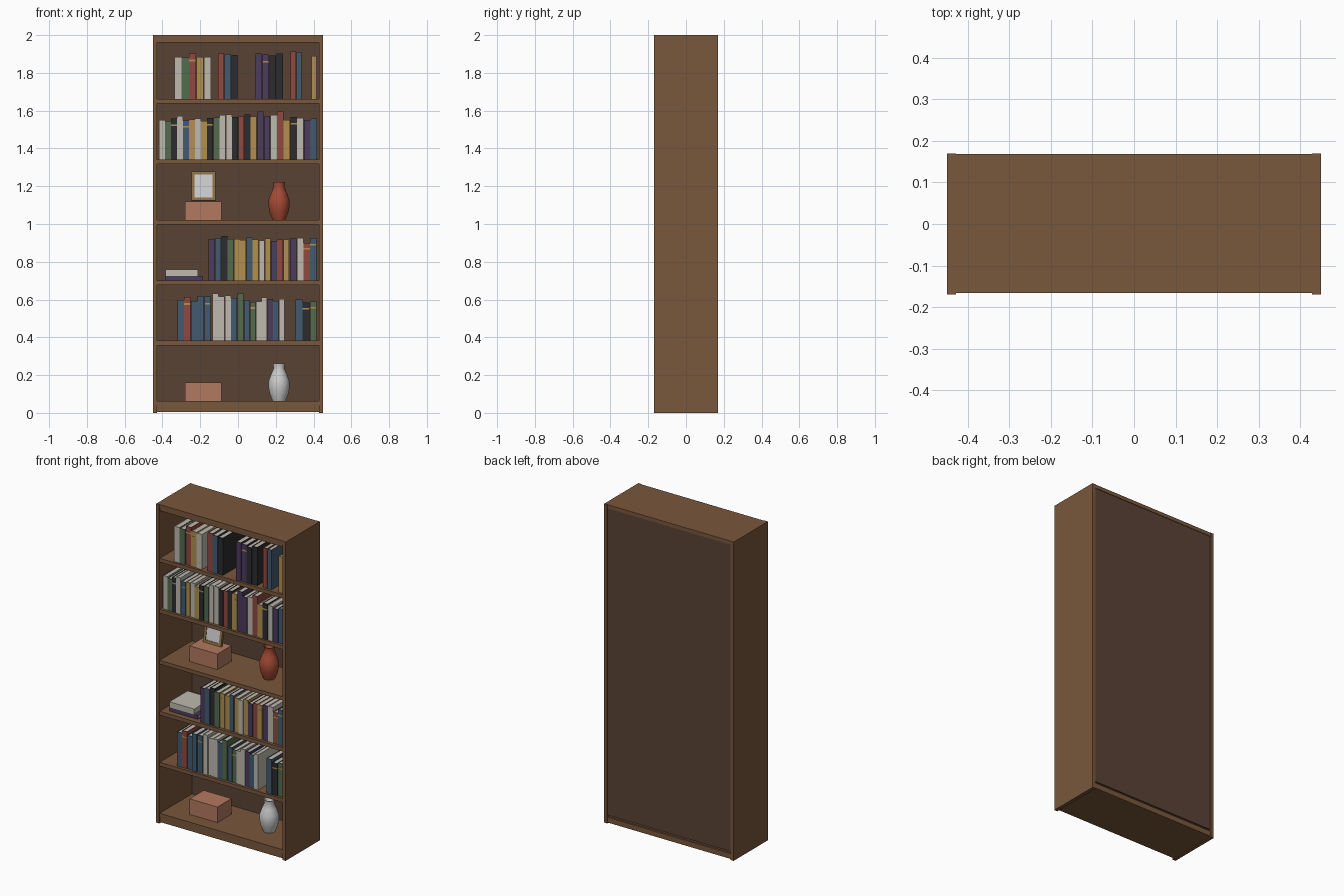
import bpy, bmesh, math, random
from mathutils import Matrix

if "Cube" in bpy.data.objects:
    bpy.data.objects.remove(bpy.data.objects["Cube"])

random.seed(4)
COLORS = {
    'wood': (.19, .095, .045), 'back': (.1, .055, .035), 'c': (.52, .49, .43), 'g': (.09, .15, .075),
    'r': (.28, .065, .05), 'y': (.44, .28, .08), 'b': (.056, .105, .165), 'k': (.025, .025, .028),
    'p': (.07, .045, .11), 'box': (.45, .19, .115), 'terracotta': (.38, .07, .035),
    'white': (.65, .65, .62), 'frame': (.27, .16, .06)}
MATS = {}
for key, col in COLORS.items():
    MATS[key] = bpy.data.materials.new(key)
    MATS[key].diffuse_color = (*col, 1)


def boxes(name, parts):
    """One object made of boxes: (x0, x1, y0, y1, z0, z1, colour)."""
    bm = bmesh.new()
    mesh = bpy.data.meshes.new(name)
    slots = []
    for x0, x1, y0, y1, z0, z1, col in parts:
        if col not in slots:
            slots.append(col)
            mesh.materials.append(MATS[col])
        m = Matrix.Translation(((x0 + x1) / 2, (y0 + y1) / 2, (z0 + z1) / 2)) \
            @ Matrix.Diagonal((x1 - x0, y1 - y0, z1 - z0, 1))
        verts = bmesh.ops.create_cube(bm, size=1, matrix=m)['verts']
        for f in {f for v in verts for f in v.link_faces}:
            f.material_index = slots.index(col)
    bm.to_mesh(mesh)
    bm.free()
    ob = bpy.data.objects.new(name, mesh)
    bpy.context.collection.objects.link(ob)
    return ob


# Carcass
W = .428
for side, s in (('left', -1), ('right', 1)):
    a, b = sorted((s * .45, s * W))
    boxes(side + '_panel', [(a, b, -.17, .17, 0, 2, 'wood')])
boxes('top_panel', [(-W, W, -.166, .168, 1.977, 2, 'wood')])
boxes('top_rail', [(-W, W, -.163, .16, 1.96, 1.977, 'wood')])
boxes('back_panel', [(-W, W, .155, .165, .05, 1.977, 'back')])
boxes('plinth', [(-W, W, -.16, .167, .005, .038, 'wood')])

# Shelves, bottom to top
SHELF = [.062 + .32 * i for i in range(6)]
for i, z in enumerate(SHELF):
    boxes('shelf_%d' % (i + 1), [(-.43, .43, -.165, .156, z - .024, z, 'wood')])


def book(name, x0, x1, z, h, col, band):
    """Standing book: spine, two covers, inset pages, optional gold band."""
    y0 = -.15 + random.uniform(-.004, .004)
    y1 = y0 + random.uniform(.17, .22)
    t = .003
    parts = [(x0, x1, y0, y0 + t, z, z + h, col),
             (x0, x0 + t, y0 + t, y1, z, z + h, col),
             (x1 - t, x1, y0 + t, y1, z, z + h, col),
             (x0 + t, x1 - t, y0 + t, y1 - t, z + t, z + h - t, 'c')]
    if band:
        parts.append((x0, x1, y0 - .001, y0, z + h * .82, z + h * .86, 'y'))
    boxes(name, parts)


# Runs of books: shelf, x start, x end, typical height, colours (capital = gold band)
RUNS = [
    (5, -.337, -.142, .23, 'cgRYc'),
    (5, -.107, 0, .23, 'rbk'),
    (5, .092, .24, .23, 'pPkk'),
    (5, .279, .338, .24, 'rb'),
    (5, .388, .418, .225, 'y'),
    (4, -.417, -.132, .215, 'cgKcBycyK'),
    (4, -.13, .1, .23, 'gcckrkY'),
    (4, .102, .242, .24, 'ppcr'),
    (4, .242, .42, .22, 'yKcpb'),
    (2, -.155, .045, .225, 'pbkgYy'),
    (2, .045, .272, .212, 'bycyprY'),
    (2, .276, .418, .21, 'pcRB'),
    (1, -.32, -.143, .225, 'bRbbB'),
    (1, -.136, .03, .24, 'cccbg'),
    (1, .033, .247, .22, 'bGccpbc'),
    (1, .305, .418, .21, 'bKG'),
]
for r, (s, xa, xb, height, cols) in enumerate(RUNS):
    w = (xb - xa) / len(cols)
    for k, c in enumerate(cols):
        book('book_%d_%d' % (r + 1, k + 1), xa + k * w, xa + (k + 1) * w - .0015,
             SHELF[s], height + random.uniform(-.014, .014), c.lower(), c.isupper())

# Two books lying flat
z, t = SHELF[2], .003
for name, x1, z0, z1, c in (('flat_book_lower', -.188, z, z + .023, 'p'),
                            ('flat_book_upper', -.213, z + .023, z + .058, 'c')):
    boxes(name, [(-.385, x1, -.13, .05, z0, z0 + t, c), (-.385, x1, -.13, .05, z1 - t, z1, c),
                 (-.385, x1, -.13, -.127, z0 + t, z1 - t, c),
                 (-.382, x1 - t, -.127, .047, z0 + t, z1 - t, 'c')])

# Storage boxes
for name, s in (('upper_box', 3), ('lower_box', 0)):
    boxes(name, [(-.28, -.087, -.08, .06, SHELF[s], SHELF[s] + .098, 'box')])

# Picture frame leaning back on the upper box
w, h, b, d = .063, .158, .016, .008
frame = boxes('picture_frame', [
    (-w, -w + b, -d, d, 0, h, 'frame'), (w - b, w, -d, d, 0, h, 'frame'),
    (-w + b, w - b, -d, d, 0, b, 'frame'), (-w + b, w - b, -d, d, h - b, h, 'frame'),
    (-w + b, w - b, -d / 2, d / 2, b, h - b, 'white')])
frame.location = (-.183, .01, SHELF[3] + .1)
frame.rotation_euler.x = math.radians(-10)

# Vases, lathed from a profile (radius, height)
PROFILE = [(0, 0), (.034, 0), (.05, .04), (.057, .08), (.054, .11), (.041, .145),
           (.028, .175), (.033, .2), (.028, .2), (.023, .175), (0, .15)]
for name, s, col in (('upper_vase', 3, 'terracotta'), ('lower_vase', 0, 'white')):
    bm = bmesh.new()
    vs = [bm.verts.new((r, 0, zz)) for r, zz in PROFILE]
    es = [bm.edges.new(p) for p in zip(vs, vs[1:])]
    bmesh.ops.spin(bm, geom=vs + es, axis=(0, 0, 1), cent=(0, 0, 0), steps=32, angle=math.tau)
    bmesh.ops.remove_doubles(bm, verts=bm.verts, dist=1e-5)
    bmesh.ops.recalc_face_normals(bm, faces=bm.faces)
    mesh = bpy.data.meshes.new(name)
    bm.to_mesh(mesh)
    bm.free()
    mesh.materials.append(MATS[col])
    vase = bpy.data.objects.new(name, mesh)
    vase.location = (.217, 0, SHELF[s])
    bpy.context.collection.objects.link(vase)
    bpy.context.view_layer.objects.active = vase
    vase.select_set(True)
    bpy.ops.object.shade_smooth_by_angle(angle=math.radians(40))
    vase.select_set(False)

for m in bpy.data.materials:
    if m.users and not m.is_grease_pencil:
        m.use_nodes = True
        m.node_tree.nodes["Principled BSDF"].inputs["Base Color"].default_value = m.diffuse_color
